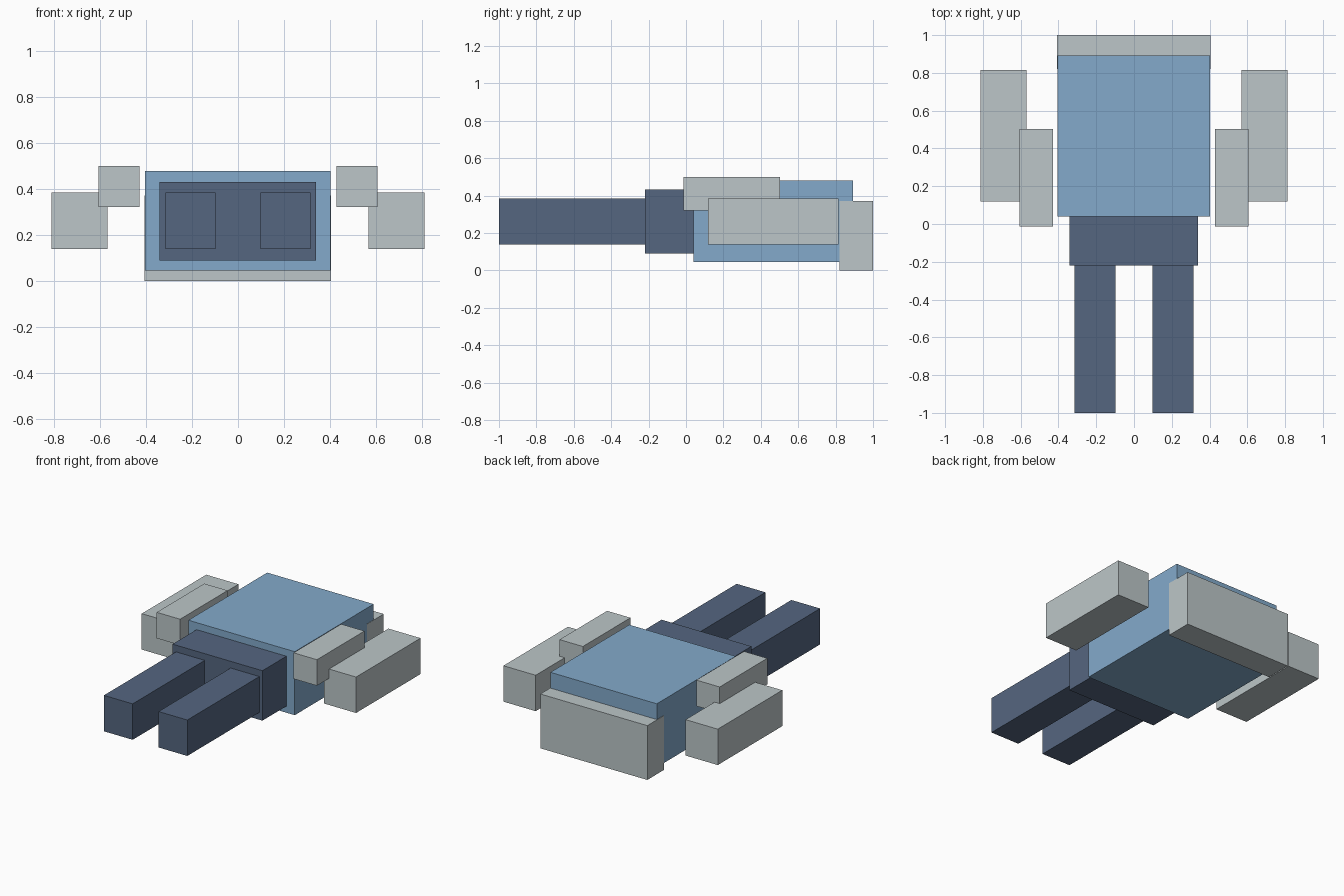
import bpy
import bmesh
from mathutils import Vector

if "Cube" in bpy.data.objects:
    bpy.data.objects.remove(bpy.data.objects["Cube"])


def material(name, rgb):
    """Flat material from an sRGB 0-255 colour."""
    lin = [((c / 255 + 0.055) / 1.055) ** 2.4 for c in rgb]
    mat = bpy.data.materials.new(name)
    mat.diffuse_color = (*lin, 1)
    mat.use_nodes = True
    mat.node_tree.nodes["Principled BSDF"].inputs["Base Color"].default_value = mat.diffuse_color
    return mat


grey = material("pale grey", (188, 198, 200))
blue = material("shirt blue", (131, 170, 203))
navy = material("trouser navy", (85, 102, 128))


def box(name, x, y, z, mat):
    """Box spanning the given (low, high) range on each axis."""
    low, high = Vector((x[0], y[0], z[0])), Vector((x[1], y[1], z[1]))
    mesh = bpy.data.meshes.new(name)
    bm = bmesh.new()
    bmesh.ops.create_cube(bm, size=1)
    bmesh.ops.scale(bm, vec=high - low, verts=bm.verts)
    bm.to_mesh(mesh)
    bm.free()
    mesh.materials.append(mat)
    obj = bpy.data.objects.new(name, mesh)
    obj.location = (low + high) / 2
    bpy.context.collection.objects.link(obj)


def pair(name, x, y, z, mat):
    """Matching left and right boxes."""
    box("right_" + name, x, y, z, mat)
    box("left_" + name, (-x[1], -x[0]), y, z, mat)


# Body lying flat, head end towards +y
box("torso", (-0.404, 0.402), (0.04, 0.893), (0.045, 0.48), blue)
box("head_slab", (-0.407, 0.404), (0.82, 1.0), (0.0, 0.372), grey)
box("pelvis", (-0.342, 0.339), (-0.22, 0.041), (0.09, 0.432), navy)

# Limbs
pair("leg", (0.098, 0.316), (-1.0, -0.219), (0.14, 0.386), navy)
pair("upper_arm", (0.568, 0.812), (0.118, 0.816), (0.14, 0.386), grey)
pair("forearm", (0.43, 0.607), (-0.013, 0.502), (0.322, 0.5), grey)
